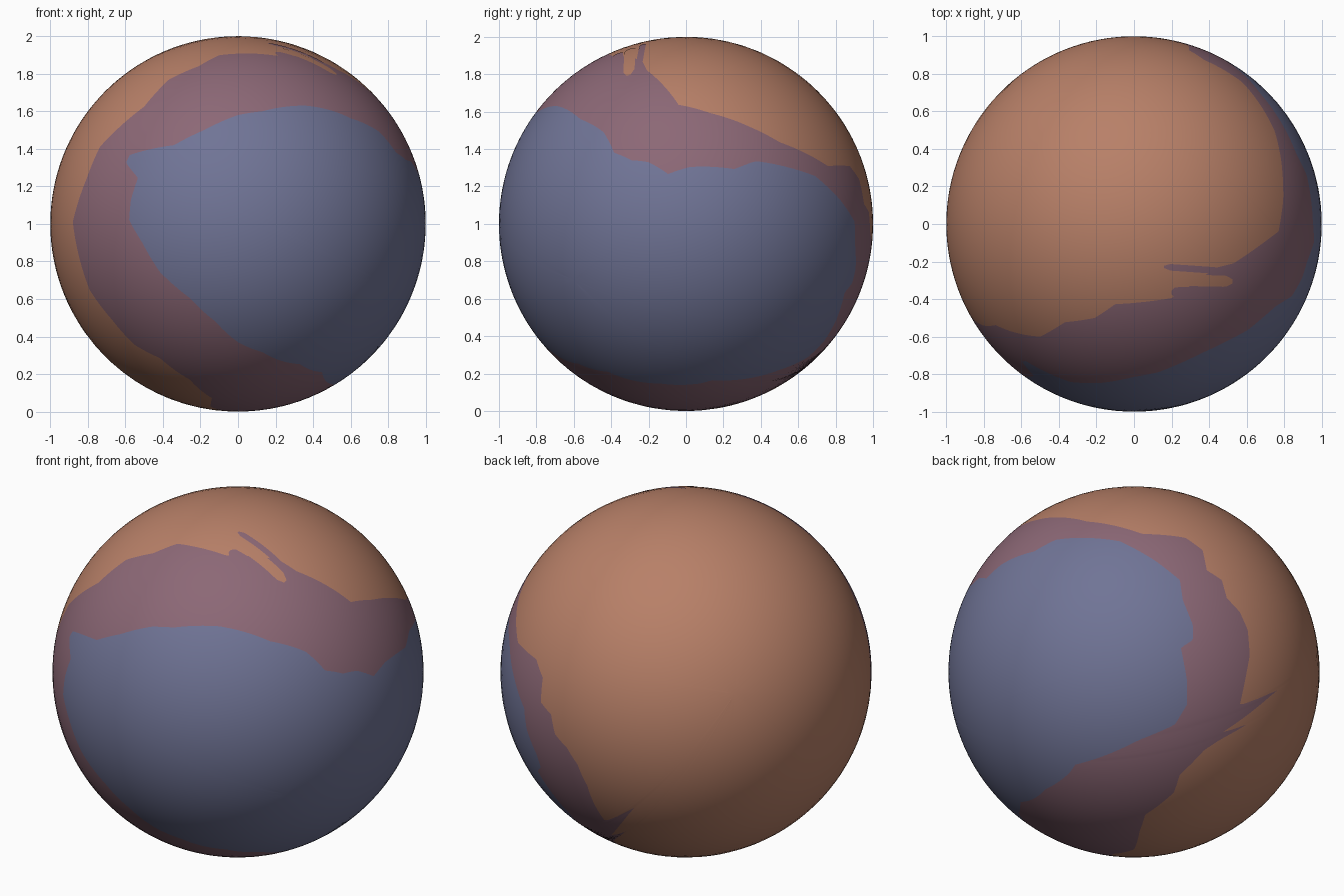
import bpy, bmesh, math
from mathutils import Vector

if "Cube" in bpy.data.objects:
    bpy.data.objects.remove(bpy.data.objects["Cube"])

CENTRE = Vector((0, 0, 1))


def material(name, rgb):
    m = bpy.data.materials.new(name)
    m.diffuse_color = (*rgb, 1)
    m.use_nodes = True
    m.node_tree.nodes["Principled BSDF"].inputs["Base Color"].default_value = m.diffuse_color
    return m


BLUE = material("slate blue", (0.162, 0.175, 0.305))
MAUVE = material("dusty mauve", (0.262, 0.138, 0.181))
ORANGE = material("terracotta", (0.479, 0.216, 0.138))

# Viewing frames (right, up): outline points are directions seen from these sides
FRONT = Vector((1, 0, 0)), Vector((0, 0, 1))
RIGHT = Vector((0, 1, 0)), Vector((0, 0, 1))
TOP = Vector((1, 0, 0)), Vector((0, 1, 0))
BELOW = Vector((-.766, .643, 0)), Vector((.321, .383, .866))


def direction(frame, u, v):
    r, up = frame
    w = math.sqrt(max(0, 1 - u * u - v * v))
    return (r * u + up * v + r.cross(up) * w).normalized()


# Polar axis through the middle of the blue patch
AXIS = Vector((.62, -.5, -.25)).normalized()
E1 = AXIS.orthogonal().normalized()
E2 = AXIS.cross(E1)


def outline(pieces):
    """Sorted (azimuth, polar angle) pairs, extended for wrap-around."""
    pts = []
    for frame, uv in pieces:
        for u, v in uv:
            d = direction(frame, u, v)
            pts.append((math.atan2(d.dot(E2), d.dot(E1)), d.angle(AXIS)))
    pts.sort()
    t = 2 * math.pi
    return [(pts[-1][0] - t, pts[-1][1])] + pts + [(pts[0][0] + t, pts[0][1])]


def sample(line, a):
    for (a0, p0), (a1, p1) in zip(line, line[1:]):
        if a0 <= a <= a1:
            return p0 + (p1 - p0) * (a - a0) / max(a1 - a0, 1e-9)


# Edge between blue and mauve
inner = outline([
    (FRONT, [(.36, .63), (.13, .6), (0, .58), (-.18, .5), (-.34, .42), (-.48, .395),
             (-.576, .368), (-.597, .325), (-.533, .245), (-.57, .13), (-.58, .02),
             (-.51, -.1), (-.416, -.256), (-.256, -.395), (-.12, -.52), (0, -.63),
             (.13, -.683), (.33, -.747), (.448, -.79)]),
    (RIGHT, [(-.565, .56), (-.44, .49), (-.384, .38), (-.29, .34), (-.2, .33),
             (-.096, .267), (.02, .304), (.26, .293), (.37, .336), (.555, .3), (.69, .256),
             (-.14, -.853), (.075, -.853), (.29, -.832)]),
    (BELOW, [(.113, .6), (.247, .495), (.263, .387), (.317, .253), (.317, .172),
             (.253, .13), (.285, -.04), (.285, -.177), (.22, -.285), (.03, -.366),
             (-.317, -.5)]),
])

# Edge between mauve and terracotta
outer = outline([
    (FRONT, [(-.6, .544), (-.736, .41), (-.805, .245), (-.88, .01), (-.843, -.19),
             (-.79, -.352), (-.67, -.512), (-.55, -.645), (-.416, -.715), (-.256, -.83),
             (-.139, -.928)]),
    (TOP, [(-.5, -.6), (-.368, -.523), (-.208, -.5), (-.1, -.427), (.2, -.395),
           (.43, -.235), (.53, -.21), (.62, -.15), (.77, -.04), (.795, .128), (.784, .34)]),
    (RIGHT, [(.5, .437), (.757, .31), (.875, .31)]),
    (BELOW, [(.37, .656), (.392, .548), (.473, .495), (.5, .398), (.57, .323),
             (.613, .226), (.624, .09), (.785, -.09), (.742, -.124), (.57, -.18),
             (.613, -.28), (.47, -.33), (.462, -.366), (.38, -.42), (.247, -.554),
             (.215, -.65), (.06, -.77), (.03, -.86), (0, -.957)]),
])


def finish(bm, name, mats):
    me = bpy.data.meshes.new(name)
    bm.to_mesh(me)
    bm.free()
    for m in mats:
        me.materials.append(m)
    for p in me.polygons:
        p.use_smooth = True
    ob = bpy.data.objects.new(name, me)
    bpy.context.collection.objects.link(ob)
    return ob


# Ball: polar grid whose rings follow the two colour edges
COLS, BANDS = 720, (26, 10, 26)
bm = bmesh.new()
start = bm.verts.new(CENTRE + AXIS)
end = bm.verts.new(CENTRE - AXIS)
columns = []
for j in range(COLS):
    a = -math.pi + 2 * math.pi * j / COLS
    i_edge = sample(inner, a)
    o_edge = max(sample(outer, a), i_edge + .01)
    stops = (0, i_edge, o_edge, math.pi)
    side = E1 * math.cos(a) + E2 * math.sin(a)
    col = [start]
    for b, n in enumerate(BANDS):
        for k in range(1, n + 1):
            p = stops[b] + (stops[b + 1] - stops[b]) * k / n
            if b == 2 and k == n:
                col.append(end)
            else:
                col.append(bm.verts.new(CENTRE + AXIS * math.cos(p) + side * math.sin(p)))
    columns.append(col)
for j in range(COLS):
    c, d = columns[j], columns[(j + 1) % COLS]
    for k in range(sum(BANDS)):
        quad = [c[k], c[k + 1], d[k + 1], d[k]]
        face = bm.faces.new(list(dict.fromkeys(quad)))
        face.material_index = 0 if k < BANDS[0] else 1 if k < BANDS[0] + BANDS[1] else 2
bmesh.ops.recalc_face_normals(bm, faces=bm.faces)
finish(bm, "ball", [BLUE, MAUVE, ORANGE])


# Thin painted tongues near the top, following the ball surface
def tongue(name, mat, p, q, width, n=20, m=4):
    bm = bmesh.new()
    rows = []
    for i in range(n + 1):
        t = i / n
        x, y = p[0] + (q[0] - p[0]) * t, p[1] + (q[1] - p[1]) * t
        taper = min(1, .35 + 6 * min(t, 1 - t))
        rows.append([bm.verts.new(CENTRE + 1.0015 * direction(
            TOP, x, y + width * taper * (k / m - .5))) for k in range(m + 1)])
    for r, s in zip(rows, rows[1:]):
        for k in range(m):
            bm.faces.new([r[k], s[k], s[k + 1], r[k + 1]])
    finish(bm, name, [mat])


tongue("upper_mauve_tongue", MAUVE, (.16, -.228), (.47, -.25), .035)
tongue("lower_mauve_tongue", MAUVE, (.2, -.365), (.37, -.36), .055)
tongue("terracotta_tongue", ORANGE, (.19, -.298), (.525, -.305), .06)
